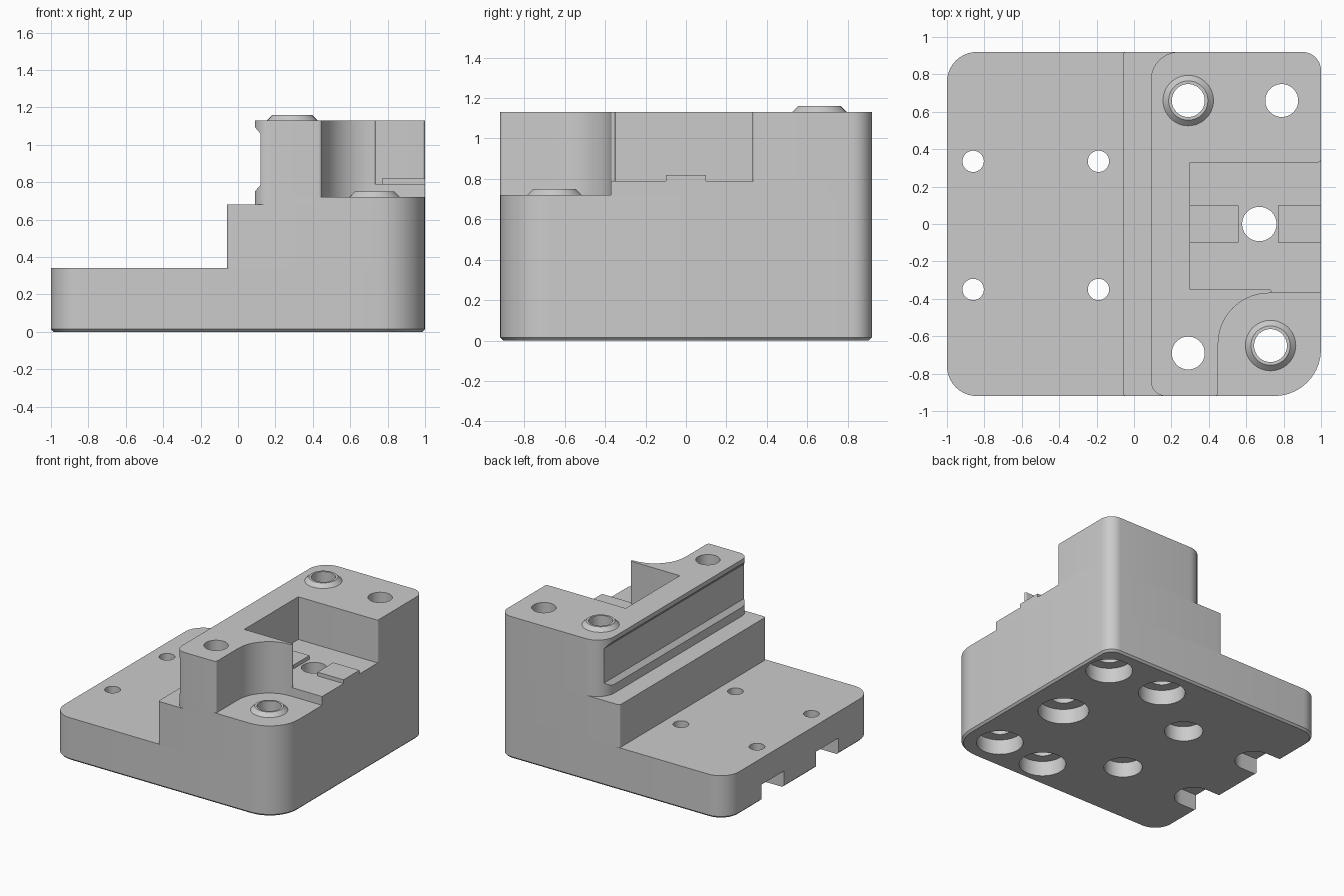
import bpy, bmesh, math
from mathutils import Vector

cube = bpy.data.objects.get("Cube")
if cube:
    bpy.data.objects.remove(cube, do_unlink=True)

grey = bpy.data.materials.new("machined_grey")
grey.use_nodes = True
grey.diffuse_color = (0.6, 0.6, 0.6, 1)
grey.node_tree.nodes["Principled BSDF"].inputs["Base Color"].default_value = (0.6, 0.6, 0.6, 1)


def rounded(corners, steps=10):
    """Right-angled outline whose corners (x, y, radius) are filleted."""
    pts = []
    for i, (x, y, r) in enumerate(corners):
        p = Vector((x, y))
        if r == 0:
            pts.append(p)
            continue
        to_prev = (Vector(corners[i - 1][:2]) - p).normalized()
        to_next = (Vector(corners[(i + 1) % len(corners)][:2]) - p).normalized()
        centre = p + r * (to_prev + to_next)
        for s in range(steps + 1):
            a = math.pi / 2 * s / steps
            pts.append(centre - r * (to_next * math.cos(a) + to_prev * math.sin(a)))
    return pts


def rect(x0, x1, y0, y1, radii=(0, 0, 0, 0)):
    xy = ((x0, y0), (x1, y0), (x1, y1), (x0, y1))
    return rounded([(*p, r) for p, r in zip(xy, radii)])


def circle(x, y, r, n=48):
    return [Vector((x + r * math.cos(math.tau * i / n), y + r * math.sin(math.tau * i / n)))
            for i in range(n)]


def loft(bm, levels):
    """Closed solid through outlines given as (outline, z)."""
    rings = [[bm.verts.new((p.x, p.y, z)) for p in outline] for outline, z in levels]
    n = len(rings[0])
    for low, high in zip(rings, rings[1:]):
        for i in range(n):
            j = (i + 1) % n
            bm.faces.new((low[i], low[j], high[j], high[i]))
    bm.faces.new(rings[0][::-1])
    bm.faces.new(rings[-1])


def make(name, *solids):
    bm = bmesh.new()
    for levels in solids:
        loft(bm, levels)
    bmesh.ops.remove_doubles(bm, verts=bm.verts, dist=1e-5)
    bmesh.ops.recalc_face_normals(bm, faces=bm.faces)
    mesh = bpy.data.meshes.new(name)
    bm.to_mesh(mesh)
    bm.free()
    mesh.materials.append(grey)
    ob = bpy.data.objects.new(name, mesh)
    bpy.context.collection.objects.link(ob)
    return ob


def prism(outline, z0, z1):
    return [(outline, z0), (outline, z1)]


FRONT, BACK = -0.92, 0.92
BASE, STEP, LEDGE, FLOOR, TOP = 0.34, 0.68, 0.72, 0.79, 1.13
C = 0.015

# Base plate with chamfered underside
plate = rect(-1, 1, FRONT, BACK, (0.16, 0.25, 0.1, 0.16))
plate_under = rect(-1 + C, 1 - C, FRONT + C, BACK - C,
                   (0.16 - C, 0.25 - C, 0.1 - C, 0.16 - C))
base = make("base_plate", [(plate_under, 0), (plate, C), (plate, BASE)])

# Stepped riser
riser = make("riser", prism(rect(-0.06, 1, FRONT, BACK, (0.02, 0.25, 0.1, 0.02)), BASE, STEP))
ledge = make("corner_ledge", prism(rect(0.09, 1, FRONT, BACK, (0.08, 0.25, 0.1, 0.15)), STEP, LEDGE))

# Layer around the front corner recess, then the walls around the open pocket
left_front = [(0.09, FRONT, 0.08), (0.45, FRONT, 0.02), (0.45, -0.37, 0.27)]
rear = [(1, BACK, 0.1), (0.09, BACK, 0.15)]
floor = make("pocket_floor", prism(rounded(left_front + [(1, -0.37, 0)] + rear), LEDGE, FLOOR))
pocket = [(0.735, -0.37, 0.01), (0.735, -0.35, 0.01), (0.3, -0.35, 0),
          (0.3, 0.33, 0), (1, 0.33, 0.015)]
walls = make("upper_walls", prism(rounded(left_front + pocket + rear), FLOOR, TOP))

# Locating tabs on the pocket floor
for name, x0, x1 in (("inner_tab", 0.3, 0.56), ("outer_tab", 0.77, 1)):
    make(name, prism(rect(x0, x1, -0.1, 0.1), FLOOR, FLOOR + 0.03))

# Tapered bosses
bosses = [make(name, [(circle(x, y, 0.135), z), (circle(x, y, 0.105), z + 0.03)])
          for name, x, y, z in (("rear_boss", 0.29, 0.66, TOP),
                                ("front_boss", 0.73, -0.65, LEDGE))]

# Counterbored through holes: x, y, hole radius, counterbore radius
holes = [(0.29, 0.66, 0.088, 0.17), (0.79, 0.66, 0.088, 0.17), (0.29, -0.69, 0.088, 0.17),
         (0.73, -0.65, 0.088, 0.17), (0.67, 0, 0.092, 0.185)]
holes += [(-0.19, y, 0.057, 0.14) for y in (0.335, -0.35)]
holes += [(-0.86, y, 0.057, 0.058) for y in (0.335, -0.35)]
drill = make("hole_cutter", *[
    [(circle(x, y, big), -0.1), (circle(x, y, big), 0.12),
     (circle(x, y, r), 0.12), (circle(x, y, r), 1.3)] for x, y, r, big in holes])

# Open slots under the plate's edge
slots = make("slot_cutter", *[
    prism(rect(-1.2, -0.72, y - 0.14, y + 0.14, (0, 0.14, 0.14, 0)), -0.1, 0.13)
    for y in (0.335, -0.35)])

# Long side groove with sloping lips, drawn in section and turned along y
section = [Vector(p) for p in ((-0.2, 0.75), (0.09, 0.75), (0.12, 0.785),
                               (0.12, 1.06), (0.09, 1.095), (-0.2, 1.095))]
groove = make("groove_cutter", prism(section, -1.2, 1.2))
groove.rotation_euler.x = math.pi / 2
bpy.context.view_layer.update()


def cut(ob, cutter):
    mod = ob.modifiers.new("cut", "BOOLEAN")
    mod.operation = "DIFFERENCE"
    mod.solver = "EXACT"
    mod.object = cutter
    with bpy.context.temp_override(object=ob, active_object=ob):
        bpy.ops.object.modifier_apply(modifier=mod.name)


cut(base, slots)
for part in (floor, walls):
    cut(part, groove)
for part in (base, riser, ledge, floor, walls, *bosses):
    cut(part, drill)
for cutter in (drill, slots, groove):
    bpy.data.objects.remove(cutter, do_unlink=True)

# Smooth the fillets and bores, keep the machined edges crisp
bpy.ops.object.select_all(action="DESELECT")
for ob in bpy.context.collection.objects:
    if ob.type == "MESH":
        ob.select_set(True)
        bpy.context.view_layer.objects.active = ob
bpy.ops.object.shade_smooth_by_angle()
